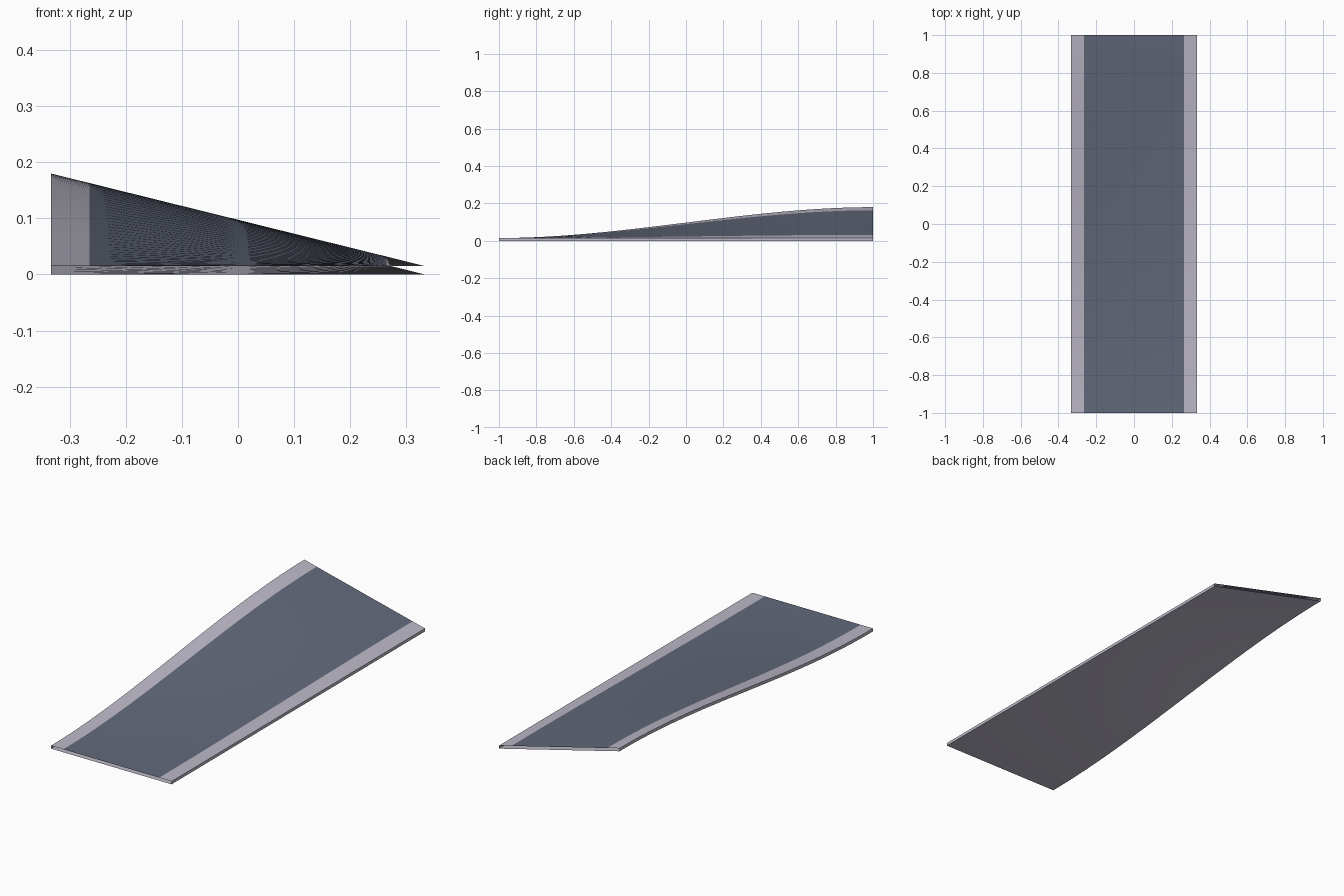
import bpy, bmesh, math

if "Cube" in bpy.data.objects:
    bpy.data.objects.remove(bpy.data.objects["Cube"])

HALF_W, ROAD_W = 1 / 3, 0.265     # half widths of whole piece and of the dark lane
THICK, RISE, STEPS = 0.015, 0.165, 40


def material(name, rgb):
    m = bpy.data.materials.new(name)
    m.diffuse_color = (*rgb, 1)
    m.use_nodes = True
    m.node_tree.nodes["Principled BSDF"].inputs["Base Color"].default_value = m.diffuse_color
    return m


shoulder_grey = material("shoulder grey", (0.50, 0.48, 0.57))
lane_slate = material("lane slate", (0.122, 0.142, 0.195))


def bank(x, y):
    """Height of the underside: left edge eases upward toward the back."""
    t = (y + 1) / 2
    return RISE * t * t * (3 - 2 * t) * (HALF_W - x) / (2 * HALF_W)


def loft(name, profile, mat):
    """Sweep (x, lift) profile points along y, open at both ends."""
    bm = bmesh.new()
    rows = []
    for i in range(STEPS + 1):
        y = -1 + 2 * i / STEPS
        rows.append([bm.verts.new((x, y, bank(x, y) + h)) for x, h in profile])
    for a, b in zip(rows, rows[1:]):
        for k in range(len(profile) - 1):
            bm.faces.new((a[k], a[k + 1], b[k + 1], b[k]))
    me = bpy.data.meshes.new(name)
    bm.to_mesh(me)
    bm.free()
    me.materials.append(mat)
    ob = bpy.data.objects.new(name, me)
    bpy.context.collection.objects.link(ob)
    bpy.context.view_layer.objects.active = ob
    ob.select_set(True)
    bpy.ops.object.shade_smooth_by_angle(angle=math.radians(30))
    ob.select_set(False)


# Dark driving lane
loft("lane", [(-ROAD_W, THICK), (0, THICK), (ROAD_W, THICK)], lane_slate)

# Shoulders, side walls and underside as one wrapped strip
loft("shoulder_and_underside",
     [(ROAD_W, THICK), (HALF_W, THICK), (HALF_W, 0), (0, 0),
      (-HALF_W, 0), (-HALF_W, THICK), (-ROAD_W, THICK)], shoulder_grey)
